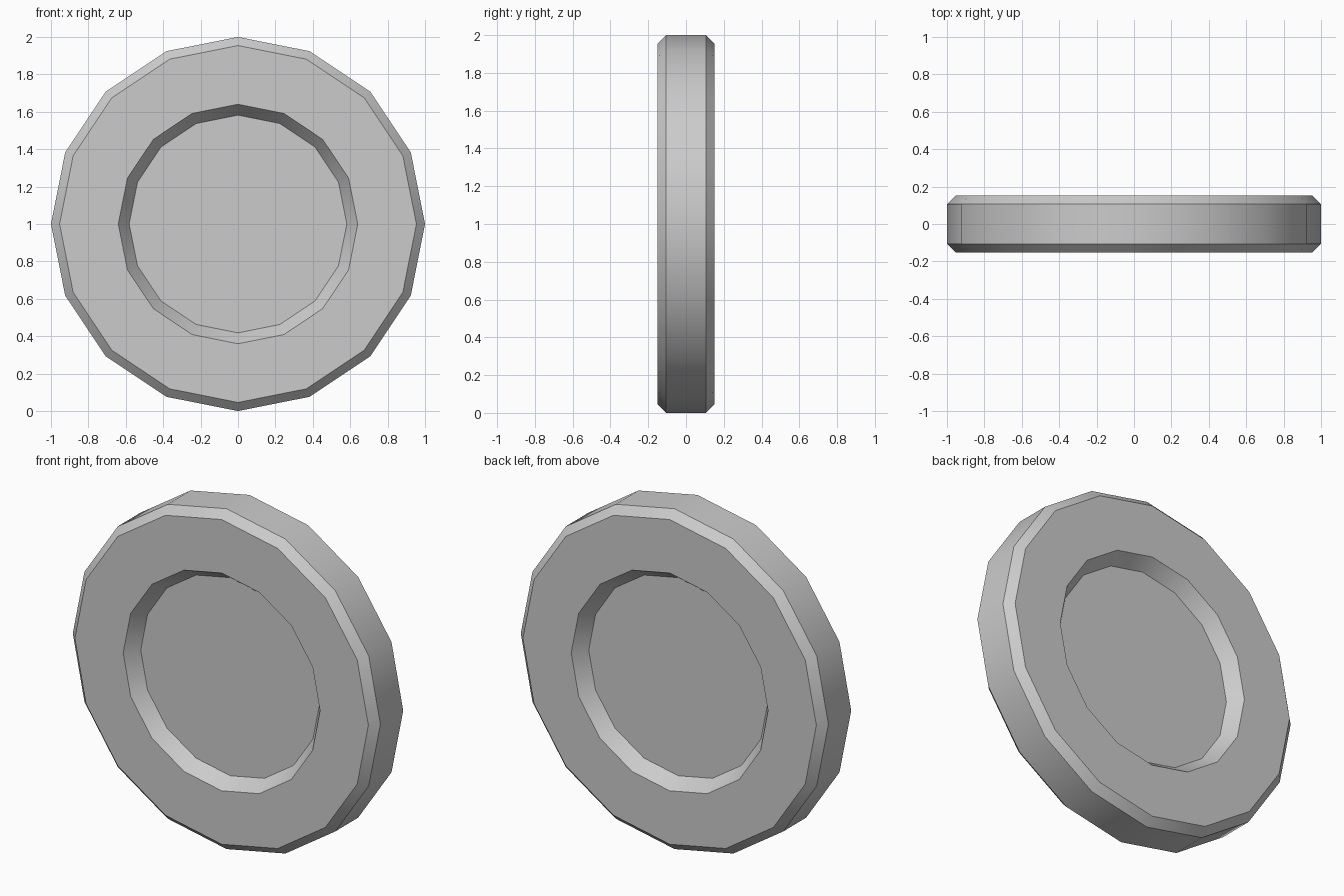
import bpy, bmesh, math

if "Cube" in bpy.data.objects:
    bpy.data.objects.remove(bpy.data.objects["Cube"])

SIDES = 16
# (radius, y) rings of the front half, from recess floor to outer wall
half = [(0.582, -0.072), (0.64, -0.152), (0.954, -0.152), (1.0, -0.106)]
profile = half + [(r, -y) for r, y in reversed(half)]

# Wheel disc: lathe the profile around the y axis
bm = bmesh.new()
rings = []
for r, y in profile:
    ring = []
    for i in range(SIDES):
        a = 2 * math.pi * i / SIDES
        ring.append(bm.verts.new((r * math.cos(a), y, 1 + r * math.sin(a))))
    rings.append(ring)
for a, b in zip(rings, rings[1:]):
    for i in range(SIDES):
        j = (i + 1) % SIDES
        bm.faces.new((a[i], a[j], b[j], b[i]))

# Recess floors, front and back
bm.faces.new(rings[0])
bm.faces.new(rings[-1])
bmesh.ops.recalc_face_normals(bm, faces=bm.faces[:])

mesh = bpy.data.meshes.new("recessed_disc")
bm.to_mesh(mesh)
bm.free()
disc = bpy.data.objects.new("recessed_disc", mesh)
bpy.context.collection.objects.link(disc)

# Smooth around the rim, sharp at chamfers
bpy.context.view_layer.objects.active = disc
disc.select_set(True)
bpy.ops.object.shade_smooth_by_angle(angle=math.radians(30))
